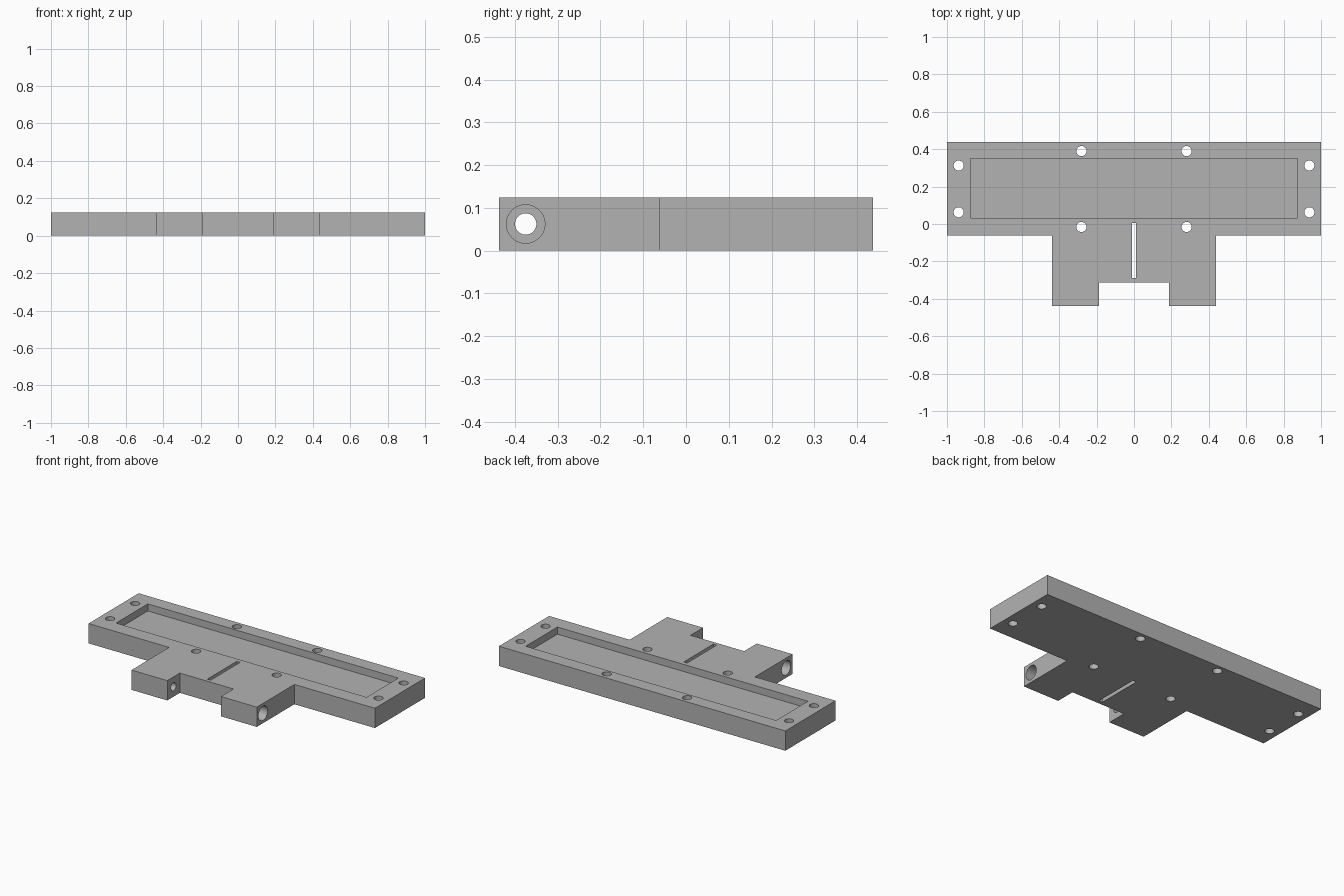
import bpy, bmesh
from math import pi
from mathutils import Matrix, Vector

cube = bpy.data.objects.get("Cube")
if cube:
    bpy.data.objects.remove(cube, do_unlink=True)

THICK = 0.125
POCKET_DEPTH = 0.045

grey = bpy.data.materials.new("machined_grey")
grey.use_nodes = True
colour = (0.45, 0.45, 0.45, 1)
grey.diffuse_color = colour
grey.node_tree.nodes["Principled BSDF"].inputs["Base Color"].default_value = colour


def make_object(name, bm):
    bmesh.ops.recalc_face_normals(bm, faces=bm.faces)
    mesh = bpy.data.meshes.new(name)
    bm.to_mesh(mesh)
    bm.free()
    mesh.materials.append(grey)
    obj = bpy.data.objects.new(name, mesh)
    bpy.context.collection.objects.link(obj)
    return obj


def add_box(bm, x0, x1, y0, y1, z0, z1):
    centre = Vector((x0 + x1, y0 + y1, z0 + z1)) / 2
    size = Matrix.Diagonal((x1 - x0, y1 - y0, z1 - z0, 1))
    bmesh.ops.create_cube(bm, size=1, matrix=Matrix.Translation(centre) @ size)


def add_rod(bm, centre, radius, length, along_x=False):
    turn = Matrix.Rotation(pi / 2, 4, 'Y') if along_x else Matrix()
    bmesh.ops.create_cone(bm, cap_ends=True, segments=48, radius1=radius,
                          radius2=radius, depth=length,
                          matrix=Matrix.Translation(centre) @ turn)


# Plate with a tongue that ends in two lugs, extruded from half an outline
half = [(0.1875, -0.3125), (0.1875, -0.4375), (0.4375, -0.4375),
        (0.4375, -0.0625), (1, -0.0625), (1, 0.4375)]
outline = half + [(-x, y) for x, y in reversed(half)]
bm = bmesh.new()
base = bm.faces.new([bm.verts.new((x, y, 0)) for x, y in outline])
top = bmesh.ops.extrude_face_region(bm, geom=[base])
bmesh.ops.translate(bm, vec=(0, 0, THICK),
                    verts=[v for v in top["geom"] if isinstance(v, bmesh.types.BMVert)])
plate = make_object("mounting_plate", bm)

# Cutter: pocket, slot and screw holes
openings = bmesh.new()
add_box(openings, -0.875, 0.875, 0.033, 0.35, THICK - POCKET_DEPTH, 0.2)
add_box(openings, -0.012, 0.012, -0.29, 0.005, -0.1, 0.2)
for side in (-1, 1):
    for x, y in ((0.9375, 0.3125), (0.9375, 0.0625), (0.281, 0.39), (0.281, -0.016)):
        add_rod(openings, (side * x, y, THICK / 2), 0.027, 0.4)

# Cutter: pin bore through both lugs
bore = bmesh.new()
add_rod(bore, (0, -0.375, THICK / 2), 0.025, 1.2, True)

# Cutter: counterbores in the outer lug faces
counterbores = bmesh.new()
for side in (-1, 1):
    add_rod(counterbores, (side * 0.4375, -0.375, THICK / 2), 0.045, 0.25, True)

# Cut the openings and drop the cutters
bpy.context.view_layer.objects.active = plate
for name, bm in (("openings_cutter", openings), ("bore_cutter", bore),
                 ("counterbore_cutter", counterbores)):
    cutter = make_object(name, bm)
    cutter.hide_render = True
    cut = plate.modifiers.new(name, 'BOOLEAN')
    cut.operation = 'DIFFERENCE'
    cut.solver = 'EXACT'
    cut.object = cutter
    bpy.ops.object.modifier_apply(modifier=cut.name)
    bpy.data.objects.remove(cutter, do_unlink=True)

# Smooth hole walls, keep the machined edges sharp
bpy.ops.object.select_all(action='DESELECT')
plate.select_set(True)
bpy.ops.object.shade_smooth_by_angle(angle=pi / 6)
